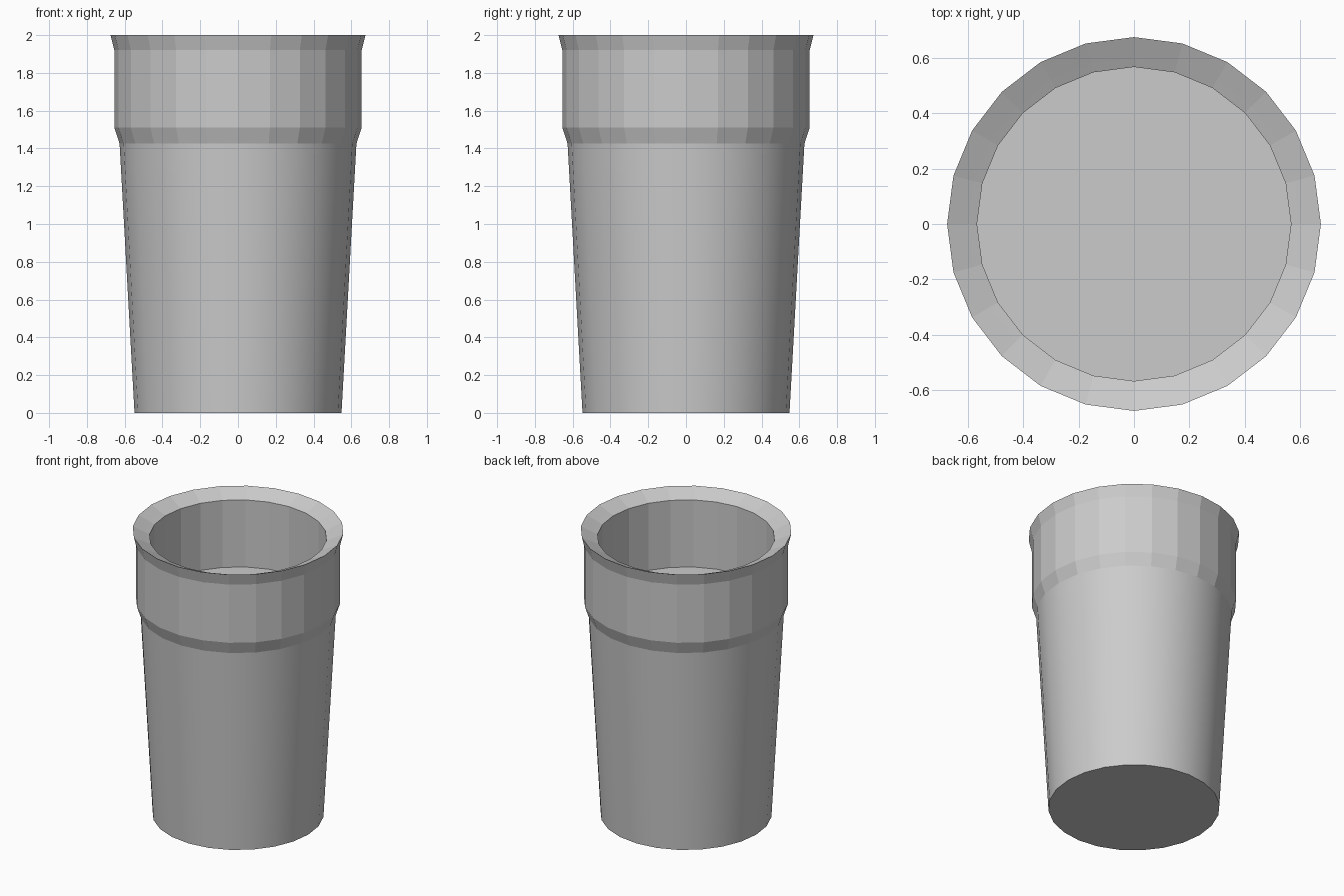
import bpy, bmesh
from math import cos, sin, tau

if "Cube" in bpy.data.objects:
    bpy.data.objects.remove(bpy.data.objects["Cube"])

SIDES = 24


def lathe(name, profile, smooth_bands=()):
    """Spin (radius, z) points around z and cap both ends of the profile."""
    bm = bmesh.new()
    rings = [[bm.verts.new((r * cos(tau * i / SIDES), r * sin(tau * i / SIDES), z))
              for i in range(SIDES)] for r, z in profile]
    for band, (low, high) in enumerate(zip(rings, rings[1:])):
        for i in range(SIDES):
            j = (i + 1) % SIDES
            face = bm.faces.new((low[i], low[j], high[j], high[i]))
            face.smooth = band in smooth_bands
    bm.faces.new(rings[0][::-1])
    bm.faces.new(rings[-1])
    mesh = bpy.data.meshes.new(name)
    bm.to_mesh(mesh)
    bm.free()
    obj = bpy.data.objects.new(name, mesh)
    bpy.context.collection.objects.link(obj)
    return obj


# Tumbler: smooth tapered body, faceted collar, flared lip, shallow inner well
lathe("cup", [
    (0.548, 0.0), (0.627, 1.425),      # tapered body
    (0.655, 1.51), (0.655, 1.92),      # collar
    (0.675, 2.0),                      # flared lip
    (0.60, 1.965), (0.567, 1.95),      # inner bevel
    (0.567, 1.477),                    # well wall down to the floor
], smooth_bands={0})
